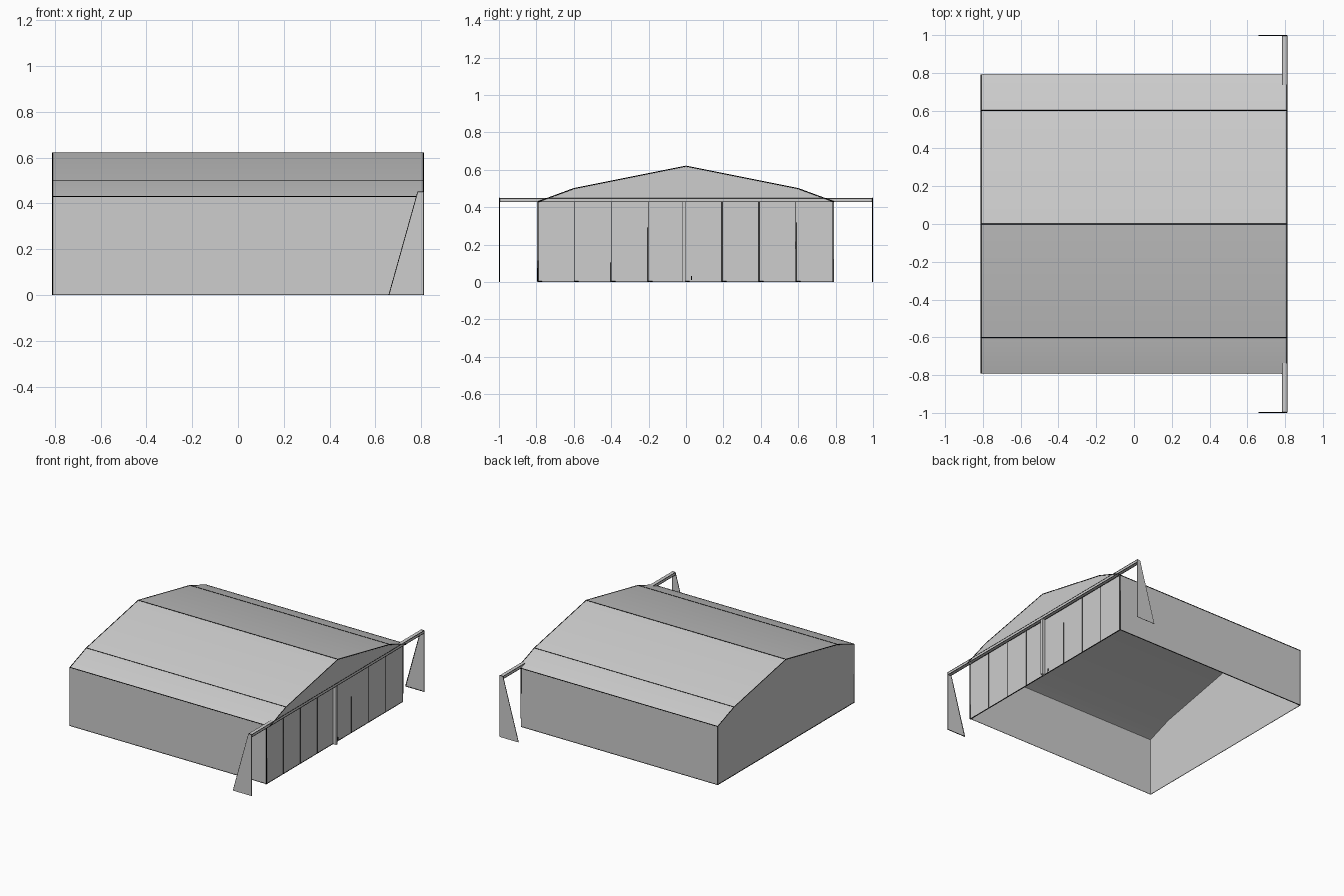
import bpy
import bmesh
import math

cube = bpy.data.objects.get("Cube")
if cube:
    bpy.data.objects.remove(cube, do_unlink=True)


def flat_material(name, value):
    mat = bpy.data.materials.new(name)
    mat.use_nodes = True
    colour = (value, value, value, 1)
    mat.diffuse_color = colour
    mat.node_tree.nodes["Principled BSDF"].inputs["Base Color"].default_value = colour
    return mat


grey = flat_material("mid_grey", 0.61)
black = flat_material("black", 0)


def prism(name, outline, axis, start, end, material=grey):
    """Extrude a flat outline along x (outline is y, z) or y (outline is x, z)."""
    def place(p, t):
        return (t, p[0], p[1]) if axis == "x" else (p[0], t, p[1])
    bm = bmesh.new()
    rings = [[bm.verts.new(place(p, t)) for p in outline] for t in (start, end)]
    for ring in rings:
        bm.faces.new(ring)
    for i in range(len(outline)):
        j = (i + 1) % len(outline)
        bm.faces.new((rings[0][i], rings[0][j], rings[1][j], rings[1][i]))
    bmesh.ops.recalc_face_normals(bm, faces=bm.faces)
    mesh = bpy.data.meshes.new(name)
    bm.to_mesh(mesh)
    bm.free()
    mesh.materials.append(material)
    obj = bpy.data.objects.new(name, mesh)
    bpy.context.collection.objects.link(obj)
    return obj


def trim(name, paths, radius=0.0025):
    """Thin black edging strips along straight-sided paths."""
    curve = bpy.data.curves.new(name, "CURVE")
    curve.dimensions = "3D"
    curve.bevel_depth = radius
    curve.bevel_resolution = 0
    curve.use_fill_caps = True
    for path in paths:
        spline = curve.splines.new("POLY")
        spline.points.add(len(path) - 1)
        for point, co in zip(spline.points, path):
            point.co = (*co, 1)
    curve.materials.append(black)
    bpy.context.collection.objects.link(bpy.data.objects.new(name, curve))


def rect(a, b, low, high):
    return [(a, low), (b, low), (b, high), (a, high)]


# Main dimensions
BACK, FRONT, DOOR = -0.81, 0.81, 0.785
HALF, EAVE, RIDGE, SKIN, FOOT = 0.79, 0.43, 0.62, 0.004, 0.002
roof_line = [(-HALF, EAVE), (-0.6, 0.5), (0, RIDGE), (0.6, 0.5), (HALF, EAVE)]

# Roof shell, softly shaded over the knees but sharp at the ridge
under = [(y * 0.995, z - SKIN) for y, z in reversed(roof_line)]
roof = prism("roof", roof_line + under, "x", BACK, FRONT)
roof.data.polygons.foreach_set("use_smooth", [True] * len(roof.data.polygons))
roof.data.set_sharp_from_angle(angle=math.radians(15))

# Roof edging: eaves, knees and ridge, then the sloping ends
trim("roof_edging", [[(BACK, y, z), (FRONT, y, z)] for y, z in roof_line])
trim("gable_edging", [[(x, y, z) for y, z in roof_line] for x in (BACK, FRONT)])

# End walls: full height at the back, gable only above the doors
prism("back_wall", [(-HALF, 0)] + roof_line + [(HALF, 0)], "x", BACK, BACK + SKIN)
prism("door_gable", roof_line, "x", FRONT - SKIN, FRONT)
trim("back_wall_edging", [[(BACK, -HALF, FOOT), (BACK, HALF, FOOT)]])

# Side walls and rail supports, each with black edges
support = [(0.66, 0), (FRONT, 0), (FRONT, 0.45), (DOOR, 0.45)]
for side, label in ((-1, "right"), (1, "left")):
    y = side * HALF
    prism(label + "_wall", rect(BACK, DOOR, 0, EAVE), "y", y - side * SKIN, y)
    trim(label + "_wall_edging",
         [[(BACK, y, EAVE), (BACK, y, FOOT), (DOOR, y, FOOT), (DOOR, y, EAVE)]])
    prism(label + "_rail_support", support, "y", side * (1 - SKIN / 2), side)
    trim(label + "_support_edging",
         [[(x, side * 0.998, max(z, FOOT)) for x, z in support + support[:1]]])

# Rail carrying the sliding doors
prism("door_rail", rect(-1, 1, EAVE, 0.45), "x", DOOR, FRONT - 0.001)
trim("rail_edging", [[(x, -0.998, z), (x, 0.998, z)]
                     for x in (DOOR, FRONT) for z in (EAVE, 0.449)], 0.0015)

# Eight sliding doors below the rail, with black joints
WIDTH = 0.1975
for i in range(8):
    y = -0.795 + WIDTH * i
    outline = rect(y, y + WIDTH, FOOT, EAVE)
    prism(f"sliding_door_{i + 1}", rect(y, y + WIDTH, 0, EAVE), "x", DOOR - 0.005, DOOR)
    trim(f"door_edging_{i + 1}", [[(DOOR, a, z) for a, z in outline + outline[:1]]])

# Post between the two door groups, and the door handle
prism("centre_post", rect(-0.02, -0.002, 0, EAVE), "x", DOOR, FRONT)
prism("door_handle", rect(0.027, 0.033, 0.012, 0.032), "x", DOOR, 0.79, black)
